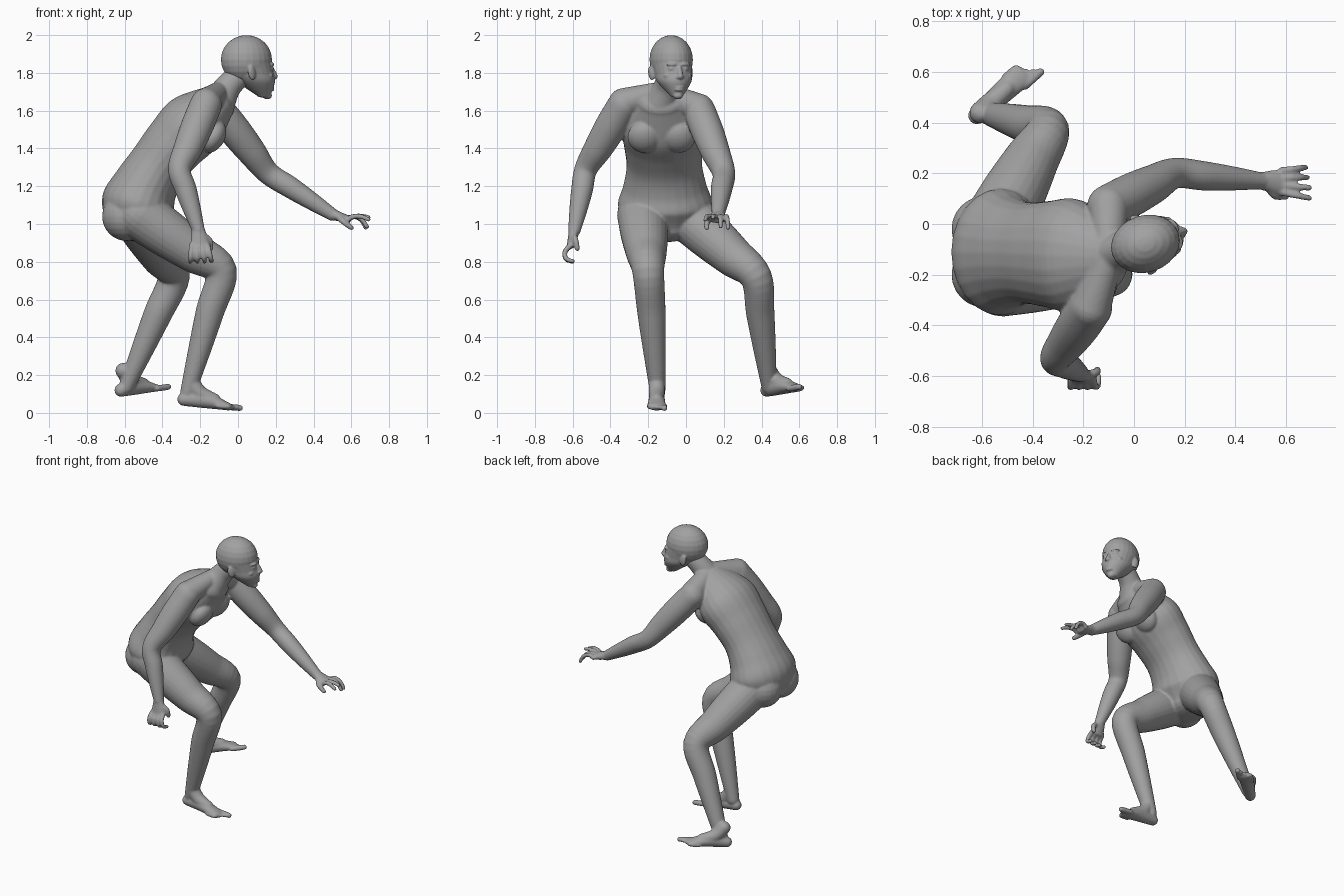
import bpy, bmesh, math
from mathutils import Vector, Matrix

if "Cube" in bpy.data.objects:
    bpy.data.objects.remove(bpy.data.objects["Cube"])

skin = bpy.data.materials.new("plain grey")
skin.use_nodes = True
skin.diffuse_color = (.36, .36, .36, 1)
skin.node_tree.nodes["Principled BSDF"].inputs["Base Color"].default_value = skin.diffuse_color
SIDES, STEPS, ROUND = 24, 6, 5
LEFT, FORWARD, UP = Vector((0, 1, 0)), Vector((1, 0, 0)), Vector((0, 0, 1))


def tube(bm, stations, side=LEFT, axis=None, cap=1):
    """Smooth loft through (point, half width, optional half depth) with rounded ends."""
    points = [Vector((*s[0], s[1], s[-1])) for s in stations]
    padded = points[:1] + points + points[-1:]
    path = []
    for before, start, end, after in zip(padded, padded[1:], padded[2:], padded[3:]):
        for k in range(STEPS):
            t = k / STEPS
            path.append(start + (end - before) * (t / 2)
                        + (before * 2 - start * 5 + end * 4 - after) * (t * t / 2)
                        + (start * 3 - before - end * 3 + after) * (t ** 3 / 2))
    path.append(points[-1])
    last = len(path) - 1
    centres = [Vector(p[:3]) for p in path]
    rings = []

    def ring(i, angle=0):
        tangent = axis or (centres[min(i + 1, last)] - centres[max(i - 1, 0)]).normalized()
        across = (side - tangent * side.dot(tangent)).normalized()
        normal = tangent.cross(across)
        width, depth = path[i][3], path[i][4]
        centre = centres[i] + tangent * (cap * min(width, depth) * math.sin(angle))
        turns = [math.tau * j / SIDES for j in range(SIDES)]
        rings.append([bm.verts.new(centre + (across * (width * math.cos(a)) + normal * (depth * math.sin(a)))
                                   * math.cos(angle)) for a in turns])

    bend = [math.pi / 2 * k / (ROUND + 1) for k in range(1, ROUND + 1)]
    for angle in reversed(bend):
        ring(0, -angle)
    for i in range(last + 1):
        ring(i)
    for angle in bend:
        ring(last, angle)
    for low, high in zip(rings, rings[1:]):
        for j in range(SIDES):
            k = (j + 1) % SIDES
            bm.faces.new((low[j], low[k], high[k], high[j]))
    bm.faces.new(rings[0])
    bm.faces.new(rings[-1])


def ball(bm, centre, size, yaw=0, pitch=0):
    matrix = (Matrix.Translation(centre) @ Matrix.Rotation(math.radians(yaw), 4, 'Z')
              @ Matrix.Rotation(math.radians(pitch), 4, 'Y') @ Matrix.Diagonal((*size, 1)))
    bmesh.ops.create_uvsphere(bm, u_segments=SIDES, v_segments=SIDES // 2, radius=1, matrix=matrix)


def fuse(name, bm, voxel, rounds):
    """Merge the overlapping volumes into one soft skin."""
    bmesh.ops.recalc_face_normals(bm, faces=bm.faces)
    mesh = bpy.data.meshes.new(name)
    bm.to_mesh(mesh)
    bm.free()
    mesh.materials.append(skin)
    figure = bpy.data.objects.new(name, mesh)
    bpy.context.collection.objects.link(figure)
    remesh = figure.modifiers.new("Fuse", 'REMESH')
    remesh.mode, remesh.voxel_size, remesh.use_smooth_shade = 'VOXEL', voxel, True
    soften = figure.modifiers.new("Soften", 'SMOOTH')
    soften.factor, soften.iterations = .5, rounds


body = bmesh.new()


def limb(root, joint, tip, root_radius, joint_radius, tip_radius, swell):
    """Two tapering segments, each swelling in the middle, that meet at a bend."""
    stations = []
    for start, end, thick, thin in ((root, joint, root_radius, joint_radius),
                                    (joint, tip, joint_radius, tip_radius)):
        start, end = Vector(start), Vector(end)
        for t in (0, 1 / 3, 2 / 3):
            radius = (thick + (thin - thick) * t) * (1 + swell * math.sin(math.pi * t))
            stations.append((start.lerp(end, t), radius))
    tube(body, stations + [(Vector(tip), tip_radius)])


def foot(heel, direction, medial):
    """Foot pointing along direction; medial is +1 when the big toe is on the left."""
    origin, along = Vector(heel), Vector(direction).normalized()
    left = UP.cross(along).normalized()
    up = along.cross(left)

    def at(distance, height, offset=0):
        return origin + along * distance + up * height + left * offset

    tube(body, [(at(.04, .04), .035), (at(.15, .045), .043), (at(.28, .02), .05, .02)], left)
    tube(body, [(at(.07, .14), .042), (at(.12, .08), .042), (at(.2, .05), .035)], left)
    for i in range(5):
        offset = medial * (.04 - .02 * i)
        radius = .012 if i else .017
        tube(body, [(at(.26 - .01 * i, .02, offset), radius),
                    (at(.34 - .02 * i, .018, offset), radius)], left)


def hand(wrist, direction, thumb_side, palm, start, curls):
    """Palm, thumb and four fingers, each finger bending by its own curl per knuckle."""
    wrist, along = Vector(wrist), Vector(direction).normalized()
    tube(body, [(wrist, .035, .03), (wrist + along * .05, .045, .024),
                (wrist + along * .09, .05, .02)], thumb_side, cap=.7)
    for i, curl in enumerate(curls):
        offset = .04 - .028 * i
        ray = (along + thumb_side * offset * 4).normalized()
        point = wrist + along * .085 + thumb_side * offset
        chain = [(point, .015)]
        for knuckle in range(3):
            angle = math.radians(start + curl * knuckle)
            point = point + (ray * math.cos(angle) + palm * math.sin(angle)) * .042
            chain.append((point, .014 - .001 * knuckle))
        tube(body, chain, thumb_side)
    base = wrist + along * .03 + thumb_side * .02
    middle = base + along * .03 + thumb_side * .035 + palm * .02
    tube(body, [(base, .018), (middle, .016), (middle + along * .045 + palm * .02, .014)], thumb_side)


# Torso: the spine curves from the hips forward to the neck
hips, waist, nape = Vector((-.55, -.11, 1)), Vector((-.52, -.11, 1.3)), Vector((-.1, -.13, 1.65))
girth = (.2, .25, .22, .2, .21, .22, .13)
spine = []
for i, width in enumerate(girth):
    t = i / (len(girth) - 1)
    spine.append((hips.lerp(waist, t).lerp(waist.lerp(nape, t), t), width, width * .78))
tube(body, spine, cap=.6)
for s in (-1, 1):
    ball(body, hips + Vector((-.04, s * .09, .04)), (.13, .13, .13))                # buttock
    ball(body, nape + Vector((-.03, s * .09, -.19)), (.06, .09, .09), pitch=30)     # chest muscle

# Neck, then shoulder slopes and arms: right hanging, left reaching forward
tube(body, [(nape, .09), (Vector((-.05, -.1, 1.73)), .07), (Vector((.02, -.08, 1.8)), .065)])
arms = (((-.17, -.33, 1.63), (-.31, -.53, 1.29), (-.21, -.59, .97)),
        ((-.1, .07, 1.6), (.16, .2, 1.27), (.5, .17, 1.05)))
for shoulder, elbow, wrist in arms:
    tube(body, [(nape + UP * .05, .055), (Vector(shoulder) + UP * .01, .08)], FORWARD)
    limb(shoulder, elbow, wrist, .085, .061, .034, .13)
hand(arms[0][-1], (.1, -.25, -1), FORWARD, LEFT, -30, (50, 50, 50, 50))
hand(arms[1][-1], (1, -.05, -.3), -LEFT, -UP, -35, (20, 15, 40, 45))

# Right leg forward, left leg turned out behind
for hip, knee, ankle in (((-.52, -.23, 1.05), (-.09, -.2, .75), (-.265, -.15, .11)),
                         ((-.54, 0, 1.05), (-.34, .37, .72), (-.59, .44, .14))):
    limb(hip, knee, ankle, .135, .085, .041, .08)
foot((-.33, -.155, .035), (1, 0, -.08), 1)
foot((-.645, .405, .075), (1, .9, .18), -1)
fuse("body", body, .007, 5)

# Head, turned a little to its left
head = bmesh.new()
YAW = 18
turn = Matrix.Rotation(math.radians(YAW), 3, 'Z')


def face(forward, left, height):
    return Vector((.04, -.08, 1.8)) + turn @ Vector((forward, left, height))


tube(head, [(face(.1, 0, -.12), .034, .036), (face(.06, 0, -.05), .088, .1),
            (face(.03, 0, 0), .1, .122), (face(.01, 0, .06), .11, .13)], turn @ LEFT, axis=UP, cap=.3)
ball(head, face(.005, 0, .07), (.138, .113, .13), YAW)                              # cranium
tube(head, [(face(.14, 0, .035), .011), (face(.163, 0, -.018), .016)], turn @ LEFT)  # nose
ball(head, face(.12, 0, -.12), (.026, .027, .02), YAW)                              # chin
for height in (-.076, -.09):
    ball(head, face(.145, 0, height), (.014, .026, .007), YAW)                      # lips
for s in (-1, 1):
    turned = YAW + s * 18
    ball(head, face(.135, s * .038, .045), (.012, .03, .009), turned)               # brow
    ball(head, face(.128, s * .038, .022), (.017, .019, .011), turned)              # eye
    ball(head, face(.108, s * .052, -.015), (.028, .026, .02), turned)              # cheekbone
    ball(head, face(.155, s * .014, -.022), (.012, .01, .01), YAW)                  # nostril
    ball(head, face(0, s * .108, 0), (.023, .013, .04), YAW - s * 20, -12)          # ear
fuse("head", head, .005, 3)
